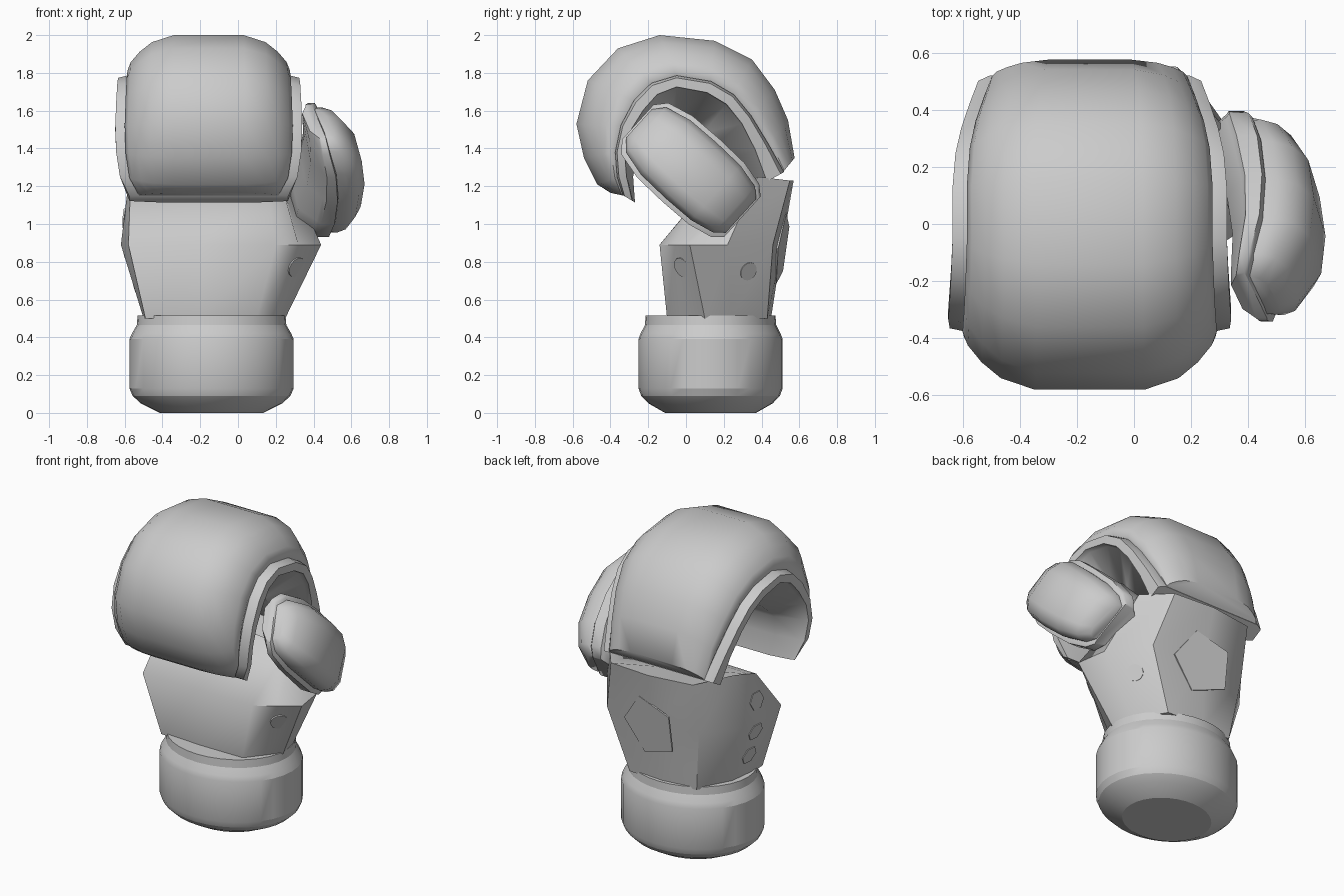
import bpy, bmesh, math
from mathutils import Vector
from mathutils.bvhtree import BVHTree

if "Cube" in bpy.data.objects:
    bpy.data.objects.remove(bpy.data.objects["Cube"])

grey = bpy.data.materials.new("soft_grey")
grey.use_nodes = True
grey.diffuse_color = (0.6, 0.6, 0.6, 1)
grey.node_tree.nodes["Principled BSDF"].inputs["Base Color"].default_value = (0.6, 0.6, 0.6, 1)


def loft(name, rings, angle=40):
    """Closed skin over equal-length rings, capped at both ends."""
    bm = bmesh.new()
    loops = [[bm.verts.new(p) for p in ring] for ring in rings]
    n = len(loops[0])
    for a, b in zip(loops, loops[1:]):
        for i in range(n):
            j = (i + 1) % n
            bm.faces.new((a[i], a[j], b[j], b[i]))
    bm.faces.new(loops[0][::-1])
    bm.faces.new(loops[-1])
    bmesh.ops.recalc_face_normals(bm, faces=bm.faces)
    tree = BVHTree.FromBMesh(bm)
    mesh = bpy.data.meshes.new(name)
    bm.to_mesh(mesh)
    bm.free()
    obj = bpy.data.objects.new(name, mesh)
    bpy.context.collection.objects.link(obj)
    mesh.materials.append(grey)
    bpy.ops.object.select_all(action="DESELECT")
    obj.select_set(True)
    bpy.context.view_layer.objects.active = obj
    bpy.ops.object.shade_smooth_by_angle(angle=math.radians(angle))
    return tree


def mirrored(half):
    """Complete a half section of (across, depth) pairs into a closed loop."""
    return half + [(-w, t) for w, t in reversed(half)]


# Cuff: oval turned profile of (scale, height)
cuff = [(0.63, 0), (0.86, 0.05), (0.96, 0.09), (1, 0.13), (1, 0.39),
        (0.97, 0.42), (0.91, 0.465), (0.9, 0.515)]
loft("cuff", [[(-0.14 + 0.435 * s * math.cos(k * math.tau / 32),
                0.13 + 0.382 * s * math.sin(k * math.tau / 32), z) for k in range(32)]
              for s, z in cuff], 22.5)

# Palm: flat front, thumb-side wing and a back wall wrapping both sides
low = [(-.49, -.08), (-.2, -.1), (.1, -.1), (.18, 0), (.25, .1),
       (.22, .24), (.1, .43), (-.15, .45), (-.37, .42), (-.48, .22), (-.5, .05)]
mid = [(-.58, -.14), (-.2, -.14), (.2, -.14), (.32, -.06), (.44, .02),
       (.41, .22), (.24, .46), (-.1, .51), (-.42, .47), (-.6, .24), (-.62, .04)]
top = [(-.57, .1, 1.18), (-.2, .12, 1.2), (.15, .12, 1.2), (.25, .1, 1.14), (.27, .2, 1.1),
       (.28, .38, 1.25), (.15, .55, 1.23), (-.13, .57, 1.23), (-.42, .53, 1.23),
       (-.56, .32, 1.25), (-.58, .2, 1.22)]
palm = loft("palm", [[(x, y, 0.5) for x, y in low], [(x, y, 0.89) for x, y in mid], top], 48)


def plate(name, sides, radius, origin, direction):
    """Thin polygon laid on the palm where a ray meets it."""
    hit, normal, _, _ = palm.ray_cast(Vector(origin), Vector(direction))
    turn = normal.to_track_quat("Z", "Y")
    ring = [Vector((-math.cos(k * math.tau / sides), math.sin(k * math.tau / sides), 0)) * radius
            for k in range(sides)]
    loft(name, [[hit + turn @ (p + Vector((0, 0, h))) for p in ring] for h in (-0.004, 0.005)])


plate("front_stud", 16, 0.055, (0.31, -1, 0.77), (0, 1, 0))
plate("back_stud", 16, 0.05, (1, 0.33, 0.75), (-1, 0, 0))
plate("back_patch", 5, 0.2, (-0.1, 1, 0.87), (0, -1, 0))
for i, (y, z) in enumerate([(0.14, 1.03), (0.14, 0.83), (0.13, 0.66)]):
    plate(f"side_patch_{i + 1}", 6, 0.06, (-1, y, z), (1, 0, 0))

# Fingers: curled path given as pad crown, pad edge and lining edge in (y, z)
crown = [(-.4, 1.165), (-.47, 1.21), (-.54, 1.35), (-.58, 1.53), (-.52, 1.76), (-.36, 1.93),
         (-.14, 2), (.15, 1.97), (.35, 1.87), (.47, 1.71), (.54, 1.55), (.575, 1.35)]
edge = [(-.33, 1.15), (-.36, 1.25), (-.37, 1.38), (-.34, 1.52), (-.27, 1.65), (-.18, 1.74),
        (-.05, 1.78), (.13, 1.75), (.25, 1.68), (.34, 1.57), (.43, 1.42), (.51, 1.27)]
lining = [(-.28, 1.12), (-.31, 1.25), (-.32, 1.38), (-.29, 1.49), (-.22, 1.6), (-.15, 1.68),
          (-.05, 1.72), (.11, 1.69), (.21, 1.63), (.29, 1.53), (.36, 1.39), (.42, 1.22)]
half_width = [.37, .42, .44, .445, .44, .435, .43, .43, .42, .4, .37, .34]
bulge = [.2, .6, 1.3, 1.8, 2, 2, 2.3, 2.8, 3, 2.8, 1.8, .5]


def curl(name, inner, outer, section, extra):
    rings = []
    for a, b, hw, k in zip(inner, outer, half_width, bulge):
        a, b = Vector(a), Vector(b)
        rings.append([(-0.155 + w * (hw + extra), *a.lerp(b, t if t > 0 else t * k))
                      for w, t in section])
    loft(name, rings, 50)


curl("finger_pad", edge, crown,
     mirrored([(.97, 0), (1, .15), (.96, .35), (.85, .6), (.7, .83), (.43, 1)]), 0)
curl("finger_lining", lining, edge,
     mirrored([(.6, -1), (.93, 0), (1, .1), (1, .9), (.9, 1.1)]), 0.05)

# Thumb: stations along a slanted axis
#          along, half width, pad depth, edge x, lining depth
stations = [(-.36, .12, .07, .43, .13), (-.31, .165, .12, .45, .17), (-.18, .195, .15, .48, .18),
            (0, .2, .155, .495, .15), (.18, .195, .15, .485, .12), (.32, .16, .11, .45, .09),
            (.37, .1, .06, .43, .07)]
axis, across = Vector((0, -.74, .67)), Vector((0, .67, .74))


def thumb(name, section, extra, depth_index):
    rings = []
    for st in stations:
        centre = Vector((st[3], .025, 1.285)) + axis * st[0] * (1 + extra)
        rings.append([centre + across * w * (st[1] + extra)
                      + Vector((t * st[depth_index] - 0.04 * w, 0, 0)) for w, t in section])
    loft(name, rings, 50)


thumb("thumb_pad", mirrored([(.97, -.1), (1, .3), (.86, .72), (.5, 1)]), 0, 2)
thumb("thumb_lining", mirrored([(.5, -1), (.88, -.55), (1, -.45), (1, -.05), (.9, 0)]), 0.025, 4)
